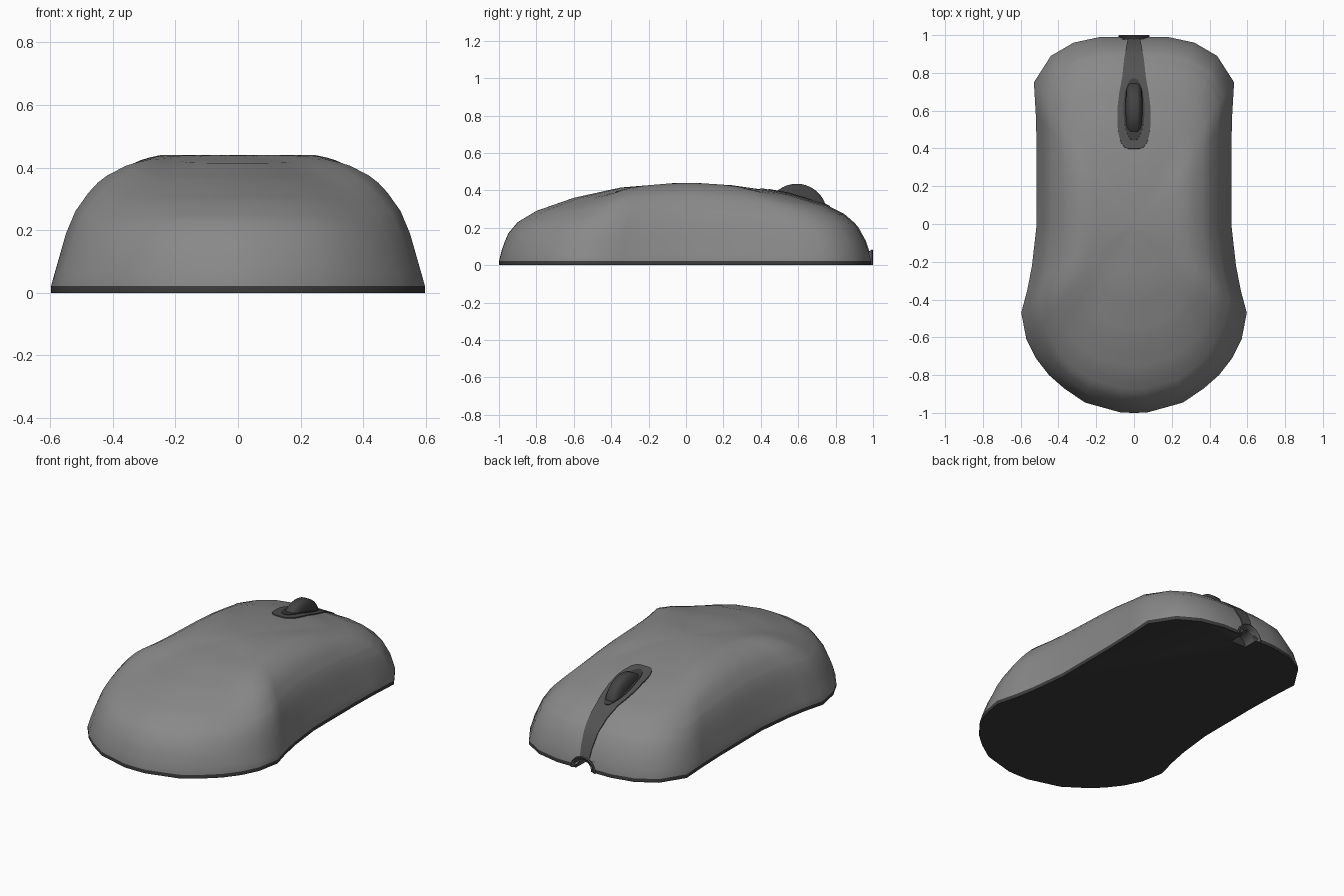
import bpy, math
from mathutils import Vector

if "Cube" in bpy.data.objects:
    bpy.data.objects.remove(bpy.data.objects["Cube"])


def material(name, v):
    m = bpy.data.materials.new(name)
    m.diffuse_color = (v, v, v, 1)
    m.use_nodes = True
    m.node_tree.nodes["Principled BSDF"].inputs["Base Color"].default_value = m.diffuse_color
    return m


SHELL = material("grey shell", 0.25)
BASE = material("near black base", 0.045)
TRIM = material("dark grey trim", 0.085)
WHEEL = material("charcoal wheel", 0.055)


def make(name, verts, faces, mats, angle=40):
    me = bpy.data.meshes.new(name)
    me.from_pydata([tuple(v) for v in verts], [], faces)
    ob = bpy.data.objects.new(name, me)
    bpy.context.collection.objects.link(ob)
    for m in mats:
        me.materials.append(m)
    bpy.ops.object.select_all(action='DESELECT')
    ob.select_set(True)
    bpy.context.view_layer.objects.active = ob
    bpy.ops.object.mode_set(mode='EDIT')
    bpy.ops.mesh.select_all(action='SELECT')
    bpy.ops.mesh.normals_make_consistent(inside=False)
    bpy.ops.object.mode_set(mode='OBJECT')
    bpy.ops.object.shade_smooth_by_angle(angle=math.radians(angle))
    return ob


def lerp_table(table, t):
    if t <= table[0][0]:
        return table[0][1]
    for (a, u), (b, v) in zip(table, table[1:]):
        if t <= b:
            return u + (v - u) * (t - a) / (b - a)
    return table[-1][1]


# Centreline height along the length, side roll-off, and plan outline
HEIGHT = [(-1, .022), (-.98, .10), (-.95, .17), (-.9, .23), (-.8, .29), (-.6, .36),
          (-.35, .415), (-.05, .44), (.05, .44), (.25, .427), (.42, .403), (.55, .38),
          (.75, .32), (.85, .27), (.92, .21), (.97, .12), (1, .022)]
ROLL = [(.5, 1), (.6, .965), (.7, .9), (.78, .82), (.87, .65), (.92, .48), (.97, .22), (1, .06)]
OUTLINE = [(0, .99), (.08, .99), (.18, .99), (.32, .96), (.44, .89), (.53, .75), (.52, .58),
           (.515, .4), (.515, .2), (.515, 0), (.54, -.22), (.565, -.35), (.597, -.47), (.57, -.61),
           (.52, -.71), (.45, -.8), (.37, -.87), (.26, -.945), (.07, -.998), (0, -1)]
RINGS = [1, .985, .97, .95, .92, .9, .87, .85, .8, .75, .7, .6, .55, .48, .42, .35, .25, .15, .06]

# Shell with base band and underside
loop = OUTLINE + [(-x, y) for x, y in OUTLINE[-2:0:-1]]
n = len(loop)
verts = [(x, y, 0) for x, y in loop]
for s in RINGS:
    for x, y in loop:
        t = min(1, max(0, (abs(y) - .5) / .45))
        w = t * t * (3 - 2 * t)
        side = lerp_table(HEIGHT, s * y) * lerp_table(ROLL, s)
        end = lerp_table(HEIGHT, math.copysign(s, y))
        z = .022 if s == 1 else side * (1 - w) + end * w
        verts.append((x * s, y * s, z))
faces = [tuple(range(n))]
for r in range(len(RINGS)):
    for i in range(n):
        j = (i + 1) % n
        faces.append((r * n + i, r * n + j, (r + 1) * n + j, (r + 1) * n + i))
top = len(verts)
verts.append((0, 0, .44))
faces += [(top - n + i, top - n + (i + 1) % n, top) for i in range(n)]
body = make("mouse_shell", verts, faces, [SHELL, BASE], 45)
for p in body.data.polygons:
    if p.center.z < .02:
        p.material_index = 1


# Lathe around an axis from (radius, position) points
def lathe(name, profile, mats, axis, centre, steps, sweep=math.tau):
    full = sweep > 6
    cols = steps if full else steps + 1
    vs, fs = [], []
    for k in range(cols):
        a = sweep * k / steps
        for r, d in profile:
            c, s = r * math.cos(a), r * math.sin(a)
            p = (d, c, s) if axis == 'X' else (c, d, s)
            vs.append(Vector(centre) + Vector(p))
    m = len(profile)
    for k in range(steps):
        q = (k + 1) % cols
        for i in range(m - 1):
            fs.append((k * m + i, k * m + i + 1, q * m + i + 1, q * m + i))
    if full:
        fs += [tuple(k * m for k in range(cols)), tuple(k * m + m - 1 for k in range(cols))]
    return make(name, vs, fs, mats)


# Cable exit notch cut through the nose
cutter = lathe("notch_cutter", [(.052, .9), (.052, 1.1)], [SHELL, BASE], 'Y', (0, 0, 0), 24)
cutter.hide_render = True
for p in cutter.data.polygons:
    p.material_index = 1
mod = body.modifiers.new("notch", 'BOOLEAN')
mod.operation = 'DIFFERENCE'
mod.object = cutter
bpy.context.view_layer.objects.active = body
bpy.ops.object.modifier_apply(modifier=mod.name)
bpy.data.objects.remove(cutter)

# Flared collar around the cable exit
lathe("cable_collar", [(.05, .9), (.05, .965), (.058, .985), (.078, 1.0), (.084, .995), (.07, .975), (.06, .95)],
      [TRIM], 'Y', (0, 0, 0), 16, math.pi)


# Plate that follows the shell's centreline, with a width given along y
def plate(name, widths, lift, mat):
    a, b = widths[0][0], widths[-1][0]
    ys = sorted({round(a + (b - a) * k / 30, 4) for k in range(31)} | {y for y, _ in widths})
    vs, fs = [], []
    for y in ys:
        d = .012
        s0, s1 = max(-1, y - d), min(1, y + d)
        slope = Vector((0, s1 - s0, lerp_table(HEIGHT, s1) - lerp_table(HEIGHT, s0)))
        nrm = Vector((0, -slope.z, slope.y)).normalized()
        p = Vector((0, y * .99, lerp_table(HEIGHT, y)))
        w = lerp_table(widths, y)
        for x, h in ((-w, -.012), (-w, lift), (w, lift), (w, -.012)):
            vs.append(p + nrm * h + Vector((x, 0, 0)))
    for k in range(len(ys) - 1):
        for i in range(3):
            fs.append((k * 4 + i, k * 4 + i + 1, k * 4 + i + 5, k * 4 + i + 4))
    e = len(vs) - 4
    fs += [(0, 1, 2, 3), (e, e + 1, e + 2, e + 3)]
    return make(name, vs, fs, [mat])


# Teardrop trim down the nose, wheel slot and scroll wheel
plate("centre_trim", [(.402, .03), (.41, .05), (.43, .067), (.47, .08), (.53, .088), (.62, .088),
                      (.7, .078), (.78, .063), (.88, .052), (.95, .04), (.985, .032)], .006, TRIM)
slot = [(.61 - .165 * math.cos(math.pi * k / 16), .003 + .053 * math.sin(math.pi * k / 16)) for k in range(17)]
plate("wheel_slot", slot, .009, BASE)
lathe("scroll_wheel", [(.1, -.045), (.14, -.04), (.157, -.028), (.162, -.02), (.162, .02),
                       (.157, .028), (.14, .04), (.1, .045)], [WHEEL], 'X', (0, .592, .273), 40)
